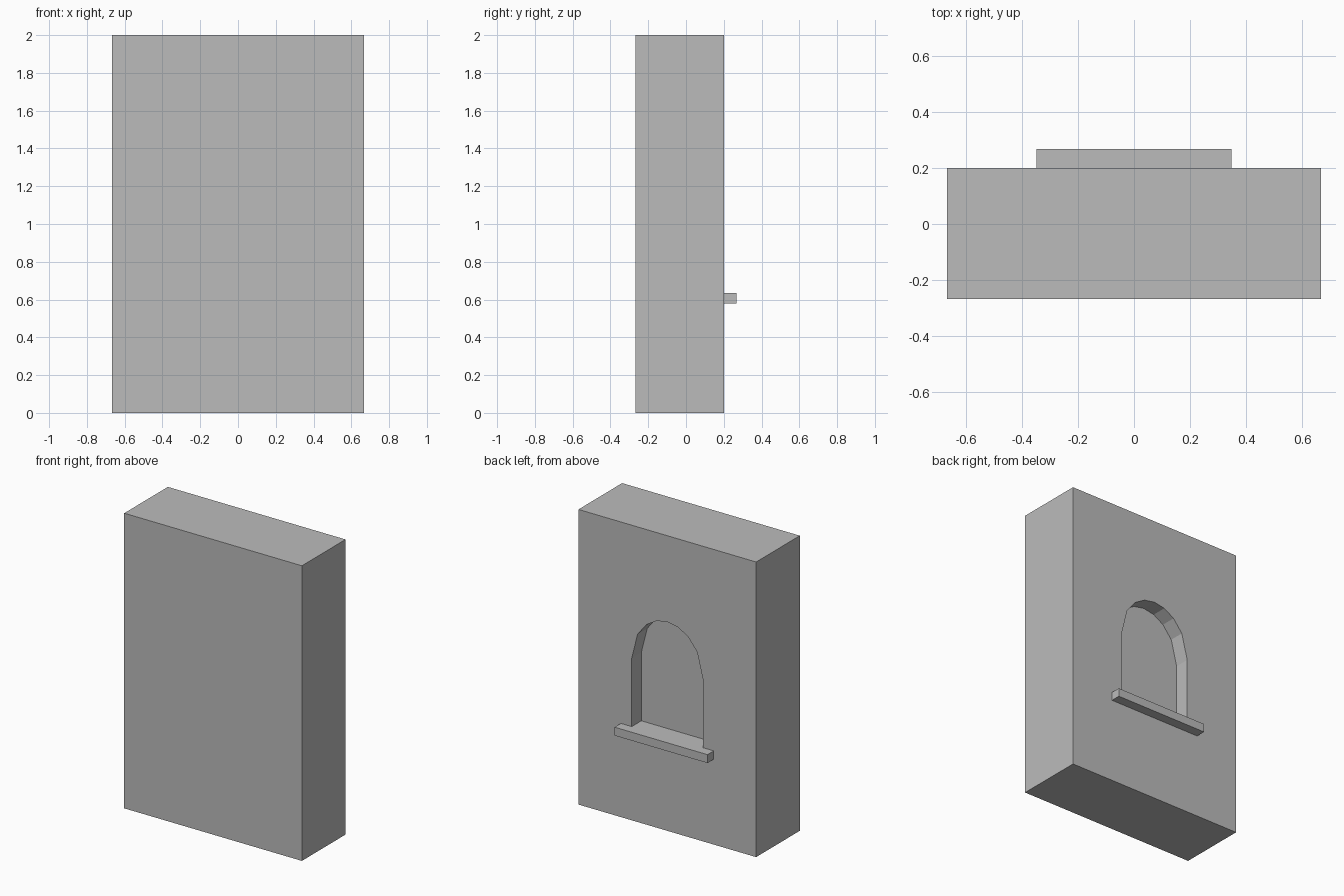
import bpy, bmesh, math
from mathutils import Vector

if "Cube" in bpy.data.objects:
    bpy.data.objects.remove(bpy.data.objects["Cube"])

stone = bpy.data.materials.new("grey stone")
stone.diffuse_color = (0.5, 0.5, 0.5, 1)
stone.use_nodes = True
stone.node_tree.nodes["Principled BSDF"].inputs["Base Color"].default_value = stone.diffuse_color


def make_object(name, bm):
    bmesh.ops.recalc_face_normals(bm, faces=bm.faces)
    mesh = bpy.data.meshes.new(name)
    bm.to_mesh(mesh)
    bm.free()
    mesh.materials.append(stone)
    obj = bpy.data.objects.new(name, mesh)
    bpy.context.collection.objects.link(obj)
    return obj


def box(name, lo, hi):
    bm = bmesh.new()
    bmesh.ops.create_cube(bm, size=1)
    for v in bm.verts:
        v.co = [(a + b) / 2 + c * (b - a) for a, b, c in zip(lo, hi, v.co)]
    return make_object(name, bm)


def prism(name, profile, y0, y1):
    bm = bmesh.new()
    face = bm.faces.new([bm.verts.new((x, y0, z)) for x, z in profile])
    ext = bmesh.ops.extrude_face_region(bm, geom=[face])
    moved = [g for g in ext["geom"] if isinstance(g, bmesh.types.BMVert)]
    bmesh.ops.translate(bm, verts=moved, vec=Vector((0, y1 - y0, 0)))
    return make_object(name, bm)


BACK, SILL_TOP, SPRING = 0.2, 0.635, 1.098
HALF, RISE, DEPTH = 0.267, 0.318, 0.103

# Wall block
wall = box("wall", (-0.666, -0.267, 0), (0.666, BACK, 2))

# Arched recess: straight jambs under an eight-sided raised arch
angles = [90, 56.6, 35.5, 17.4, 0, -17.4, -35.5, -56.6, -90]
arch = [(HALF * math.sin(math.radians(a)), SPRING + RISE * math.cos(math.radians(a)))
        for a in angles]
profile = [(HALF, SILL_TOP)] + arch + [(-HALF, SILL_TOP)]
cutter = prism("recess_cutter", profile, BACK - DEPTH, BACK + 0.2)

cut = wall.modifiers.new("recess", "BOOLEAN")
cut.operation = "DIFFERENCE"
cut.solver = "EXACT"
cut.object = cutter

# Apply the cut and remove the helper
bpy.context.view_layer.objects.active = wall
bpy.ops.object.modifier_apply(modifier=cut.name)
bpy.data.objects.remove(cutter, do_unlink=True)

# Projecting window sill, level with the recess floor
box("window_sill", (-0.348, BACK, 0.578), (0.348, 0.267, SILL_TOP))
